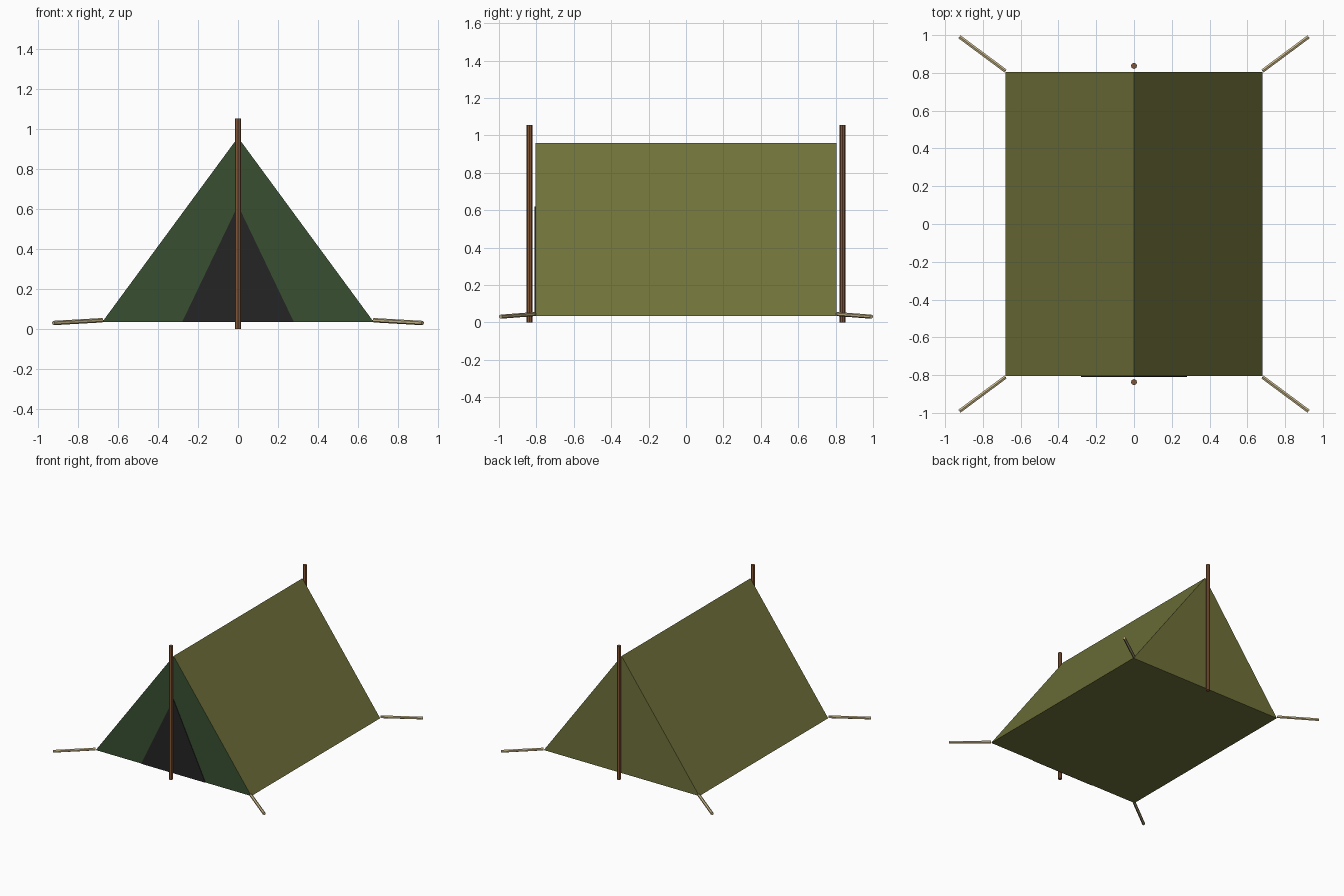
import bpy
from mathutils import Vector

if "Cube" in bpy.data.objects:
    bpy.data.objects.remove(bpy.data.objects["Cube"])


def material(name, rgb):
    m = bpy.data.materials.new(name)
    m.diffuse_color = (*rgb, 1)
    m.use_nodes = True
    m.node_tree.nodes["Principled BSDF"].inputs["Base Color"].default_value = m.diffuse_color
    return m


OLIVE = material("olive canvas", (0.162, 0.168, 0.042))
GREEN = material("dark green canvas", (0.040, 0.080, 0.031))
DARK = material("dark opening", (0.018, 0.018, 0.018))
WOOD = material("brown wood", (0.223, 0.093, 0.037))
ROPE = material("tan rope", (0.56, 0.46, 0.25))


def prism(name, half_width, z0, z1, y0, y1, mat):
    """Triangular prism running along y."""
    tri = [(-half_width, z0), (half_width, z0), (0, z1)]
    verts = [(x, y, z) for y in (y0, y1) for x, z in tri]
    faces = [(0, 1, 2), (5, 4, 3), (0, 3, 4, 1), (1, 4, 5, 2), (2, 5, 3, 0)]
    mesh = bpy.data.meshes.new(name)
    mesh.from_pydata(verts, [], faces)
    mesh.materials.append(mat)
    ob = bpy.data.objects.new(name, mesh)
    bpy.context.collection.objects.link(ob)
    return ob


def rod(name, a, b, radius, sides, mat):
    """Straight cylinder between two points."""
    a, b = Vector(a), Vector(b)
    bpy.ops.mesh.primitive_cylinder_add(
        vertices=sides, radius=radius, depth=(b - a).length, location=(a + b) / 2)
    ob = bpy.context.object
    ob.name = name
    ob.rotation_euler = (b - a).to_track_quat('Z', 'Y').to_euler()
    ob.data.materials.append(mat)
    return ob


# Canvas body with floor; the front end face is dark green
body = prism("tent_body", 0.68, 0.035, 0.96, -0.805, 0.805, OLIVE)
body.data.materials.append(GREEN)
for p in body.data.polygons:
    if p.normal.y < -0.9:
        p.material_index = 1

# Door opening as a thin plate
prism("door_opening", 0.28, 0.035, 0.62, -0.809, -0.803, DARK)

# Ridge poles at both ends
for side, y in (("front", -0.837), ("back", 0.837)):
    rod(side + "_pole", (0, y, 0), (0, y, 1.055), 0.016, 8, WOOD)

# Guy ropes from the four corners
for side, sy in (("front", -1), ("back", 1)):
    for hand, sx in (("left", -1), ("right", 1)):
        rod(f"{side}_{hand}_rope", (sx * 0.68, sy * 0.81, 0.045),
            (sx * 0.924, sy * 0.991, 0.031), 0.011, 6, ROPE)
